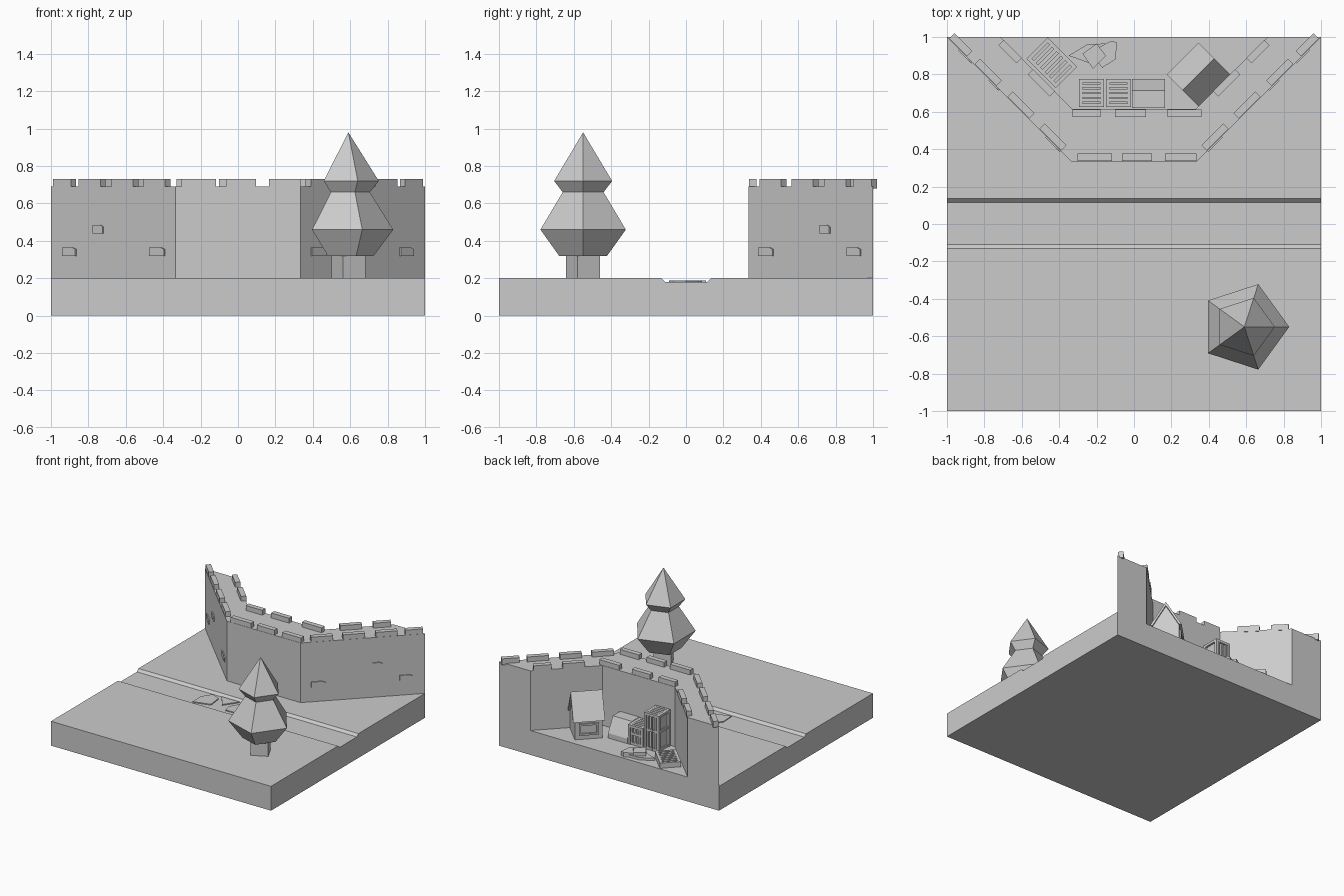
import bpy, bmesh, math
from mathutils import Matrix, Vector

old = bpy.data.objects.get("Cube")
if old:
    bpy.data.objects.remove(old, do_unlink=True)

grey = bpy.data.materials.new("plain_grey")
grey.use_nodes = True
grey.diffuse_color = (0.6, 0.6, 0.6, 1)
grey.node_tree.nodes["Principled BSDF"].inputs["Base Color"].default_value = (0.6, 0.6, 0.6, 1)
FLOOR = 0.2
Q = math.pi / 4


def finish(name, bm, matrix=None):
    bmesh.ops.recalc_face_normals(bm, faces=bm.faces)
    mesh = bpy.data.meshes.new(name)
    bm.to_mesh(mesh)
    bm.free()
    mesh.materials.append(grey)
    ob = bpy.data.objects.new(name, mesh)
    if matrix:
        ob.matrix_world = matrix
    bpy.context.collection.objects.link(ob)
    return ob


def prism(name, points, axis, lo, hi, matrix=None):
    """Extrude a 2D outline along x (outline in y, z) or z (outline in x, y)."""
    bm = bmesh.new()
    place = (lambda p: (lo, p[0], p[1])) if axis == "x" else (lambda p: (p[0], p[1], lo))
    face = bm.faces.new([bm.verts.new(place(p)) for p in points])
    ext = bmesh.ops.extrude_face_region(bm, geom=[face])
    move = Vector((hi - lo, 0, 0)) if axis == "x" else Vector((0, 0, hi - lo))
    bmesh.ops.translate(bm, vec=move, verts=[v for v in ext["geom"] if isinstance(v, bmesh.types.BMVert)])
    return finish(name, bm, matrix)


def frame(x, y, turn=0, z=0):
    return Matrix.Translation((x, y, z)) @ Matrix.Rotation(turn, 4, "Z")


def box(name, x, y, z, matrix=None):
    """Box from (min, max) pairs."""
    rect = [(x[0], y[0]), (x[1], y[0]), (x[1], y[1]), (x[0], y[1])]
    return prism(name, rect, "z", z[0], z[1], matrix)


def rings(name, profile, sides, matrix):
    """Low-poly lathe with capped ends; a zero radius closes to a point."""
    bm = bmesh.new()
    rows = []
    for r, z in profile:
        n = sides if r else 1
        rows.append([bm.verts.new((r * math.cos(math.tau * i / sides), r * math.sin(math.tau * i / sides), z))
                     for i in range(n)])
    for a, b in zip(rows, rows[1:]):
        for i in range(sides):
            j = (i + 1) % sides
            quad = [a[i], a[j], b[j % len(b)], b[i % len(b)]]
            bm.faces.new(list(dict.fromkeys(quad)))
    for row in (rows[0], rows[-1]):
        if len(row) > 2:
            bm.faces.new(row)
    return finish(name, bm, matrix)


# Ground slab with a shallow road channel
prism("ground", [(-1, 0), (1, 0), (1, FLOOR), (0.135, FLOOR), (0.115, 0.18),
                 (-0.11, 0.18), (-0.13, FLOOR), (-1, FLOOR)], "x", -1, 1)

# Paving stones in the road
road_stones = [
    [(-.3, .1), (-.225, .07), (-.21, -.05), (-.35, -.09), (-.355, .02)],
    [(-.225, .107), (-.06, .107), (-.14, -.005)],
    [(-.03, .085), (.06, .075), (.09, -.06), (-.065, -.07), (-.08, 0)],
    [(.14, .07), (.29, 0), (.13, -.07)],
]
for outline in road_stones:
    prism("road_stone", outline, "z", 0.175, 0.188)

# Curtain wall
half = [(0.335, 0.335), (1, 1), (0.715, 1), (0.33, 0.615)]
prism("wall", half + [(-x, y) for x, y in reversed(half)], "z", FLOOR, 0.69)

# Merlons on both edges of the wall walk
def merlon(x, y, length, turn=0):
    box("merlon", (-length / 2, length / 2), (-.02, .02), (0.68, 0.73), frame(x, y, turn))


for side in (-1, 1):
    for x, length in ((.434, .165), (.605, .165), (.78, .165), (.927, .135)):
        merlon(side * x, x + .031, length, side * Q)
    for x, length in ((.662, .135), (.495, .165)):
        merlon(side * x, x + .26, length, side * Q)
for x, length in ((-.21, .185), (.015, .16), (.25, .17)):
    merlon(x, .357, length)
for x, length in ((-.255, .15), (-.018, .165), (.27, .18)):
    merlon(x, .592, length)

# Raised stones on the slanted outer wall faces
for side in (-1, 1):
    for x, width, z in ((.43, .11, .32), (.745, .075, .44), (.9, .1, .32)):
        stone = [(-width / 2, z), (width / 2, z), (width / 2, z + .035), (width / 4, z + .045), (-width / 2, z + .045)]
        bm = bmesh.new()
        front = bm.faces.new([bm.verts.new((px, -.008, pz)) for px, pz in stone])
        ext = bmesh.ops.extrude_face_region(bm, geom=[front])
        bmesh.ops.translate(bm, vec=(0, .016, 0), verts=[v for v in ext["geom"] if isinstance(v, bmesh.types.BMVert)])
        finish("wall_stone", bm, frame(side * x, x, side * Q))

# Tree
rings("tree_trunk", [(.095, FLOOR), (.095, .34)], 4, frame(.59, -.55, math.radians(-18)))
rings("tree_crown", [(.135, .32), (.24, .46), (.115, .66), (.163, .72), (0, .98)], 5, frame(.59, -.55))

# Hut: local x runs along the ridge
hut = frame(.345, .8, Q)
prism("hut_body", [(-.1, FLOOR), (.1, FLOOR), (.1, .37), (0, .52), (-.1, .37)], "x", -.105, .105, hut)
prism("hut_roof", [(-.12, .35), (0, .55), (.12, .35), (.1, .35), (0, .52), (-.1, .35)], "x", -.12, .12, hut)
box("hut_window_sill", (-.075, .075), (.1, .112), (.235, .25), hut)
box("hut_window_lintel", (-.075, .075), (.1, .112), (.315, .33), hut)
for x in (-.075, .06):
    box("hut_window_jamb", (x, x + .015), (.1, .112), (.25, .315), hut)

# Two slatted cages, one taller
for x0, top in ((-.295, .5), (-.15, .36)):
    x1, y0, y1 = x0 + .135, .625, .775
    box("cage_core", (x0 + .015, x1 - .015), (y0 + .015, y1 - .015), (FLOOR, top - .015))
    for x in (x0, x1 - .02):
        box("cage_top_rail", (x, x + .02), (y0, y1), (top - .02, top))
        for y in (y0, y1 - .02):
            box("cage_post", (x, x + .02), (y, y + .02), (FLOOR, top - .02))
    for i in range(6):
        y = y0 + i * .026
        box("cage_slat", (x0 + .02, x1 - .02), (y, y + .02), (top - .02, top))
    for z in (FLOOR, (FLOOR + top) / 2):
        box("cage_band", (x0 + .005, x1 - .005), (y0 + .005, y1 - .005), (z, z + .02))
    for i in range(1, 4):
        x = x0 + i * .135 / 4 - .006
        box("cage_bar", (x, x + .012), (y0 + .003, y1 - .003), (FLOOR, top - .02))

# Sloped chest beside the cages
prism("chest", [(.62, FLOOR), (.775, FLOOR), (.775, .24), (.715, .36), (.62, .36)], "x", -.01, .165)

# Slatted pallet leaning low by the wall
pallet = frame(-.44, .862, -Q)
box("pallet_base", (-.105, .105), (-.075, .075), (FLOOR, .225), pallet)
for y in (-.08, .06):
    box("pallet_rail", (-.11, .11), (y, y + .02), (FLOOR, .245), pallet)
for i in range(7):
    x = -.11 + i * .0333
    box("pallet_slat", (x, x + .02), (-.06, .06), (.22, .245), pallet)

# Loose rubble in the yard
rubble = [
    [(-.35, .9), (-.25, .96), (-.155, .965), (-.16, .9), (-.21, .85)],
    [(-.275, .91), (-.2, .965), (-.15, .9), (-.22, .83)],
    [(-.235, .92), (-.12, .98), (-.09, .97), (-.1, .88), (-.17, .835)],
]
for outline, top in zip(rubble, (.22, .25, .235)):
    prism("rubble", outline, "z", FLOOR - .01, top)
